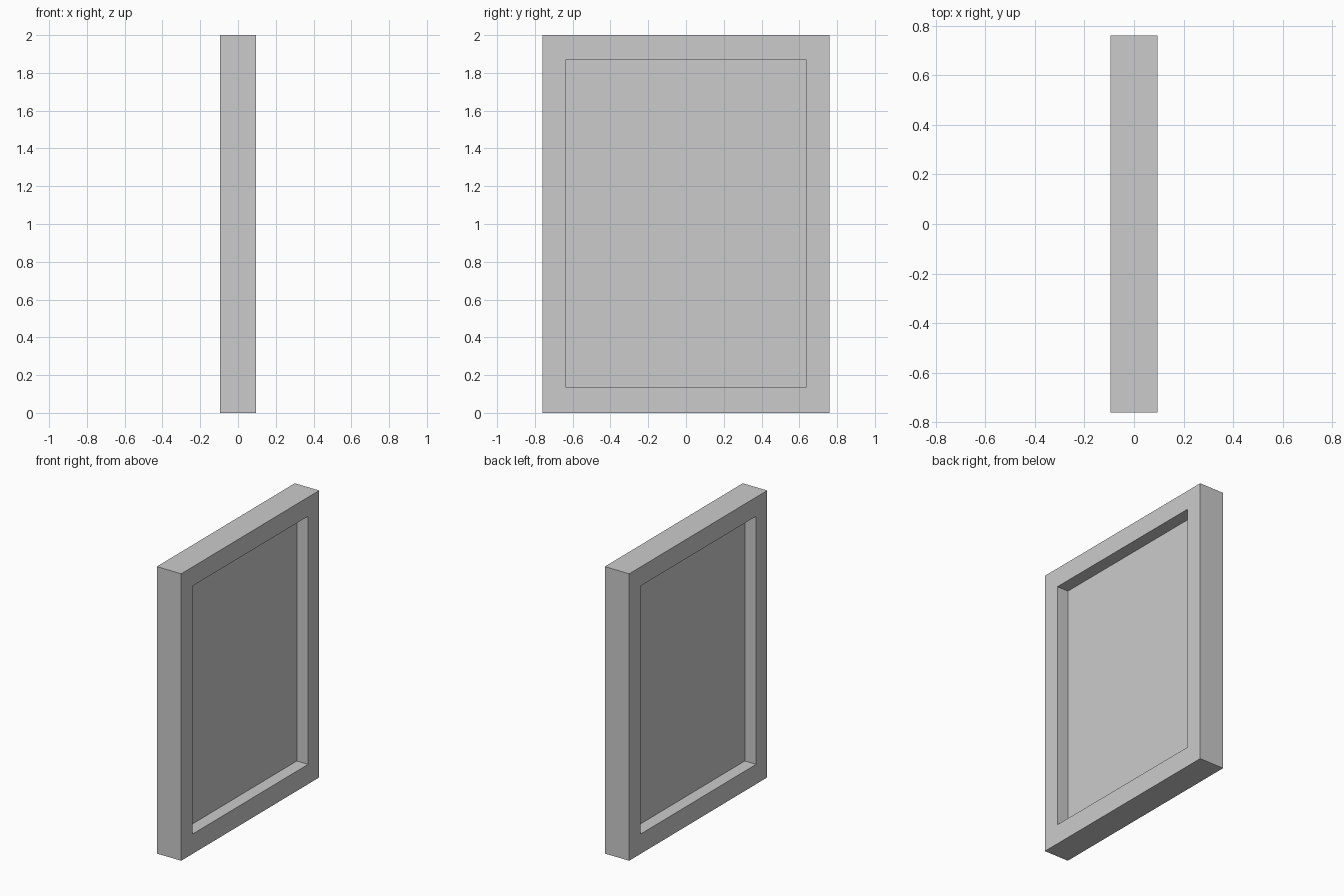
import bpy
import bmesh
from mathutils import Vector

WIDTH, HEIGHT, DEPTH = 1.52, 2.0, 0.188
OPEN_Y, OPEN_BOTTOM, OPEN_TOP = 0.638, 0.138, 1.867
PANEL_DEPTH = 0.014

cube = bpy.data.objects.get("Cube")
if cube:
    bpy.data.objects.remove(cube, do_unlink=True)

grey = bpy.data.materials.new("plain grey")
grey.use_nodes = True
colour = (0.6, 0.6, 0.6, 1.0)
grey.diffuse_color = colour
grey.node_tree.nodes["Principled BSDF"].inputs["Base Color"].default_value = colour


def add_object(name, bm):
    bmesh.ops.recalc_face_normals(bm, faces=bm.faces)
    mesh = bpy.data.meshes.new(name)
    bm.to_mesh(mesh)
    bm.free()
    mesh.materials.append(grey)
    obj = bpy.data.objects.new(name, mesh)
    bpy.context.collection.objects.link(obj)
    return obj


def rectangle(bm, x, half_y, bottom, top):
    corners = ((-half_y, bottom), (half_y, bottom), (half_y, top), (-half_y, top))
    return [bm.verts.new((x, y, z)) for y, z in corners]


# Framed board: outer walls, and on each side a rim, recess walls and a panel face
bm = bmesh.new()
outer_loops = []
for side in (-1, 1):
    outer = rectangle(bm, side * DEPTH / 2, WIDTH / 2, 0, HEIGHT)
    rim = rectangle(bm, side * DEPTH / 2, OPEN_Y, OPEN_BOTTOM, OPEN_TOP)
    inner = rectangle(bm, side * PANEL_DEPTH / 2, OPEN_Y, OPEN_BOTTOM, OPEN_TOP)
    for a, b in ((outer, rim), (rim, inner)):
        for i in range(4):
            j = (i + 1) % 4
            bm.faces.new((a[i], a[j], b[j], b[i]))
    bm.faces.new(inner)
    outer_loops.append(outer)

back, front = outer_loops
for i in range(4):
    j = (i + 1) % 4
    bm.faces.new((back[i], back[j], front[j], front[i]))
add_object("framed_panel", bm)
